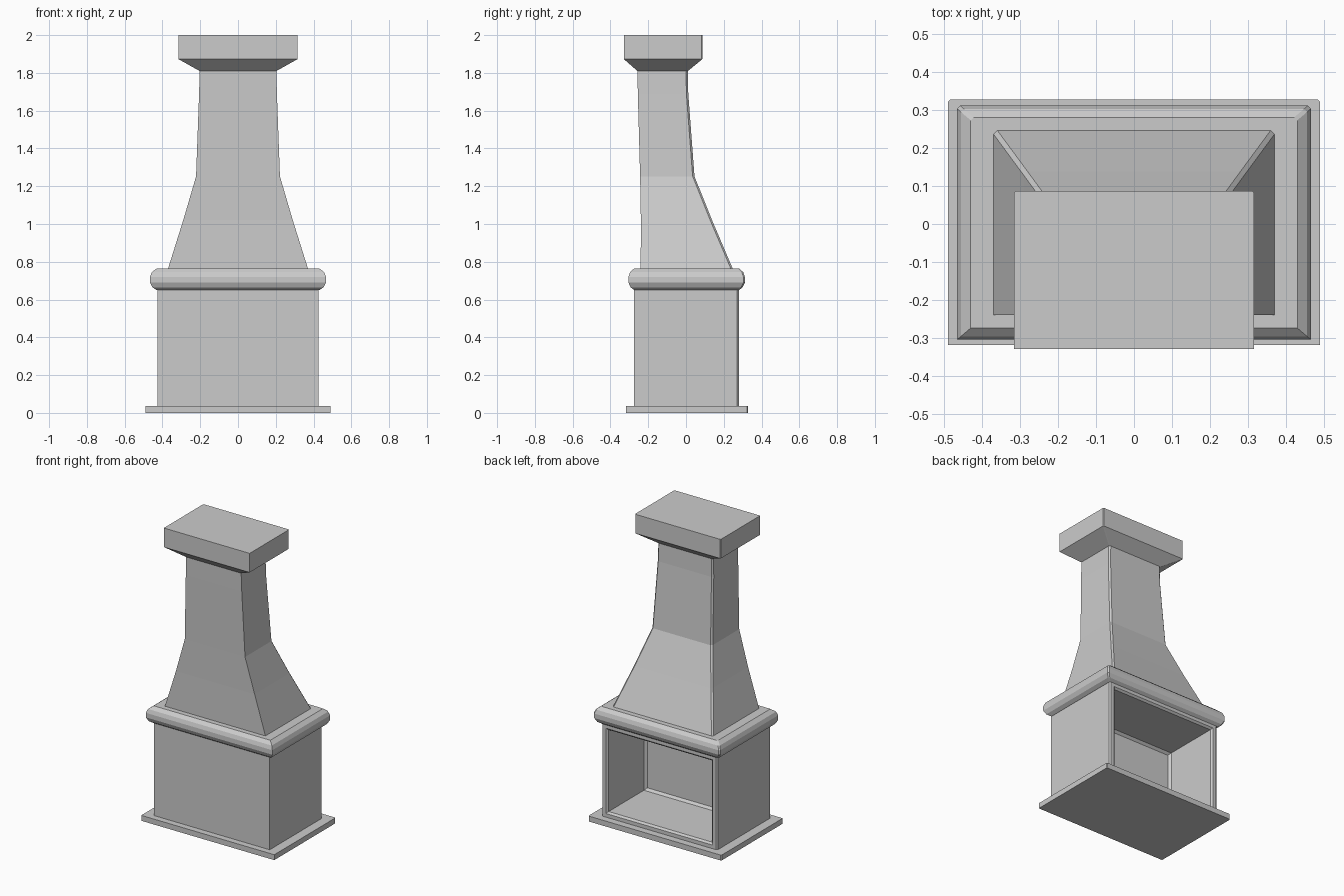
import bpy, bmesh

if "Cube" in bpy.data.objects:
    bpy.data.objects.remove(bpy.data.objects["Cube"])


def loft(name, sections, c=0.01):
    """Stack rectangles (z, half width, y front, y back) with chamfered back corners."""
    bm = bmesh.new()
    rings = []
    for z, w, y0, y1 in sections:
        pts = [(-w, y0), (w, y0), (w, y1 - c), (w - c, y1), (c - w, y1), (-w, y1 - c)]
        rings.append([bm.verts.new((x, y, z)) for x, y in pts])
    for a, b in zip(rings, rings[1:]):
        for i in range(6):
            j = (i + 1) % 6
            bm.faces.new((a[i], a[j], b[j], b[i]))
    bm.faces.new(rings[0][::-1])
    bm.faces.new(rings[-1])
    bmesh.ops.recalc_face_normals(bm, faces=bm.faces[:])
    mesh = bpy.data.meshes.new(name)
    bm.to_mesh(mesh)
    bm.free()
    ob = bpy.data.objects.new(name, mesh)
    bpy.context.collection.objects.link(ob)
    return ob


# Hearth slab
loft("hearth_slab", [(0, .49, -.318, .328), (.036, .49, -.318, .328)], .006)

# Firebox with a framed opening on the back
box = loft("firebox", [(.036, .427, -.276, .281), (.652, .427, -.276, .281)])
bm = bmesh.new()
bm.from_mesh(box.data)
bm.normal_update()
face = max(bm.faces, key=lambda f: f.normal.y)
# frame, lip, deep recess, softened inner corners
for thick, depth in ((.024, 0), (.012, -.012), (0, -.37), (.015, -.015)):
    bmesh.ops.inset_region(bm, faces=[face], thickness=thick, depth=depth,
                           use_even_offset=True, use_boundary=True)
bm.to_mesh(box.data)
bm.free()

# Rounded mantel, as steps outward from the inner rectangle
profile = [(.65, 0), (.664, .022), (.69, .036), (.72, .036), (.745, .026), (.765, 0)]
loft("mantel", [(z, .43 + d, -.274 - d * .85, .281 + d * .85) for z, d in profile], .008)

# Tapered hood and flue
loft("hood", [(.762, .371, -.240, .248), (1.02, .29, -.239, .138),
              (1.252, .222, -.243, .045), (1.69, .206, -.255, .012),
              (1.812, .203, -.257, .010)])

# Flared chimney cap
loft("chimney_cap", [(1.81, .203, -.257, .010), (1.873, .316, -.329, .087),
                     (2.0, .316, -.329, .087)], .005)
